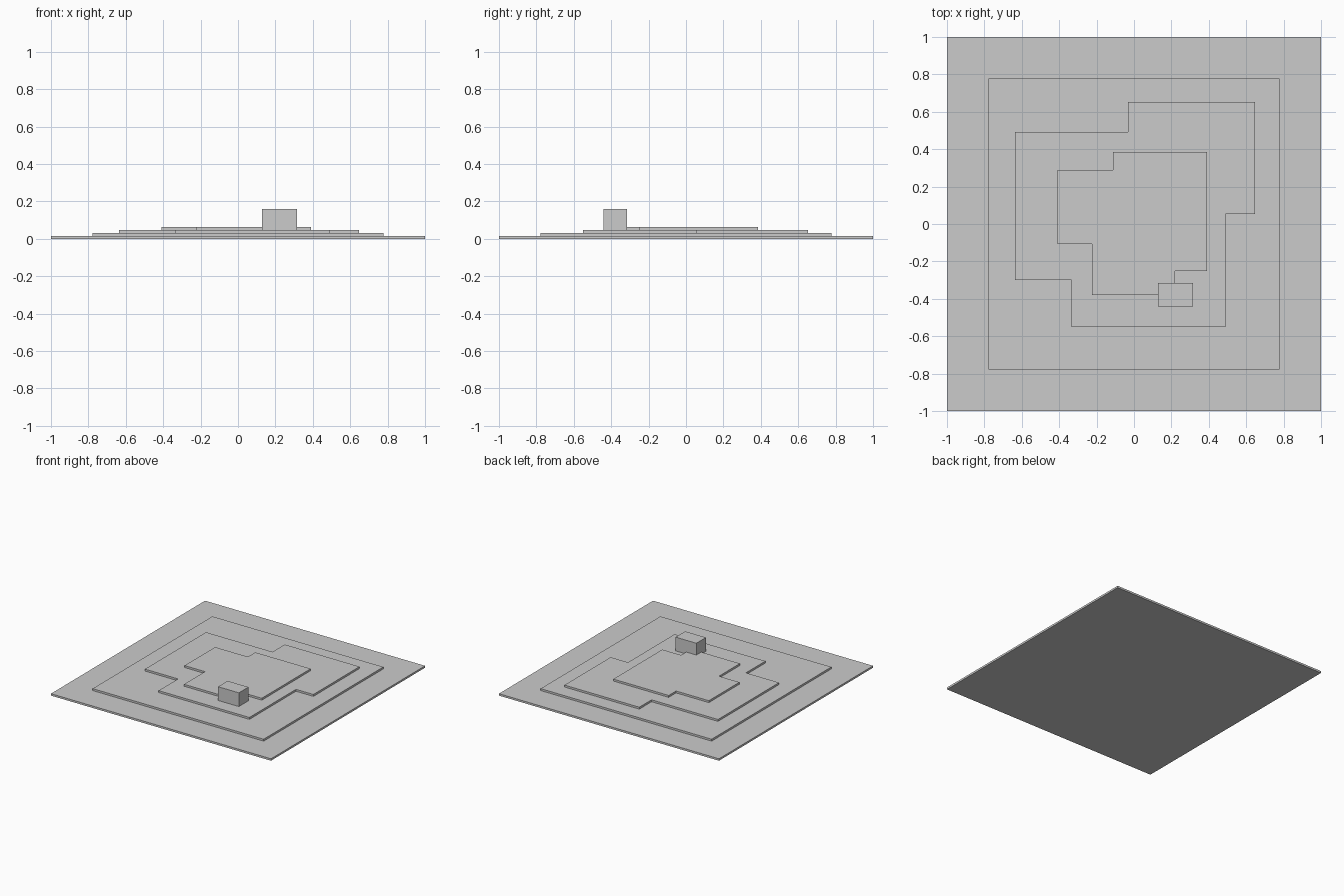
import bpy, bmesh

if "Cube" in bpy.data.objects:
    bpy.data.objects.remove(bpy.data.objects["Cube"])

STEP = 0.016  # height of one terrain layer


def prism(name, outline, z0, z1):
    """Extrude a flat outline from z0 up to z1."""
    bm = bmesh.new()
    face = bm.faces.new([bm.verts.new((x, y, z0)) for x, y in outline])
    top = bmesh.ops.extrude_face_region(bm, geom=[face], use_keep_orig=True)["geom"]
    verts = [g for g in top if isinstance(g, bmesh.types.BMVert)]
    bmesh.ops.translate(bm, verts=verts, vec=(0, 0, z1 - z0))
    bmesh.ops.recalc_face_normals(bm, faces=bm.faces)
    mesh = bpy.data.meshes.new(name)
    bm.to_mesh(mesh)
    bm.free()
    obj = bpy.data.objects.new(name, mesh)
    bpy.context.collection.objects.link(obj)
    return obj


def rect(x0, x1, y0, y1):
    return [(x0, y0), (x1, y0), (x1, y1), (x0, y1)]


# Stacked terrain layers, bottom to top
layers = {
    "ground_layer": rect(-1, 1, -1, 1),
    "lower_terrace": rect(-0.777, 0.777, -0.777, 0.777),
    "middle_terrace": [(-0.335, -0.552), (0.49, -0.552), (0.49, 0.053), (0.648, 0.053),
                       (0.648, 0.652), (-0.032, 0.652), (-0.032, 0.493), (-0.636, 0.493),
                       (-0.636, -0.3), (-0.335, -0.3)],
    "upper_terrace": [(-0.224, -0.38), (0.22, -0.38), (0.22, -0.25), (0.391, -0.25),
                      (0.391, 0.385), (-0.112, 0.385), (-0.112, 0.289), (-0.41, 0.289),
                      (-0.41, -0.108), (-0.224, -0.108)],
}
for i, (name, outline) in enumerate(layers.items()):
    prism(name, outline, i * STEP, (i + 1) * STEP)

# Small building standing at the corner of the upper terrace
prism("building_block", rect(0.127, 0.316, -0.44, -0.316), 3 * STEP, 0.161)
